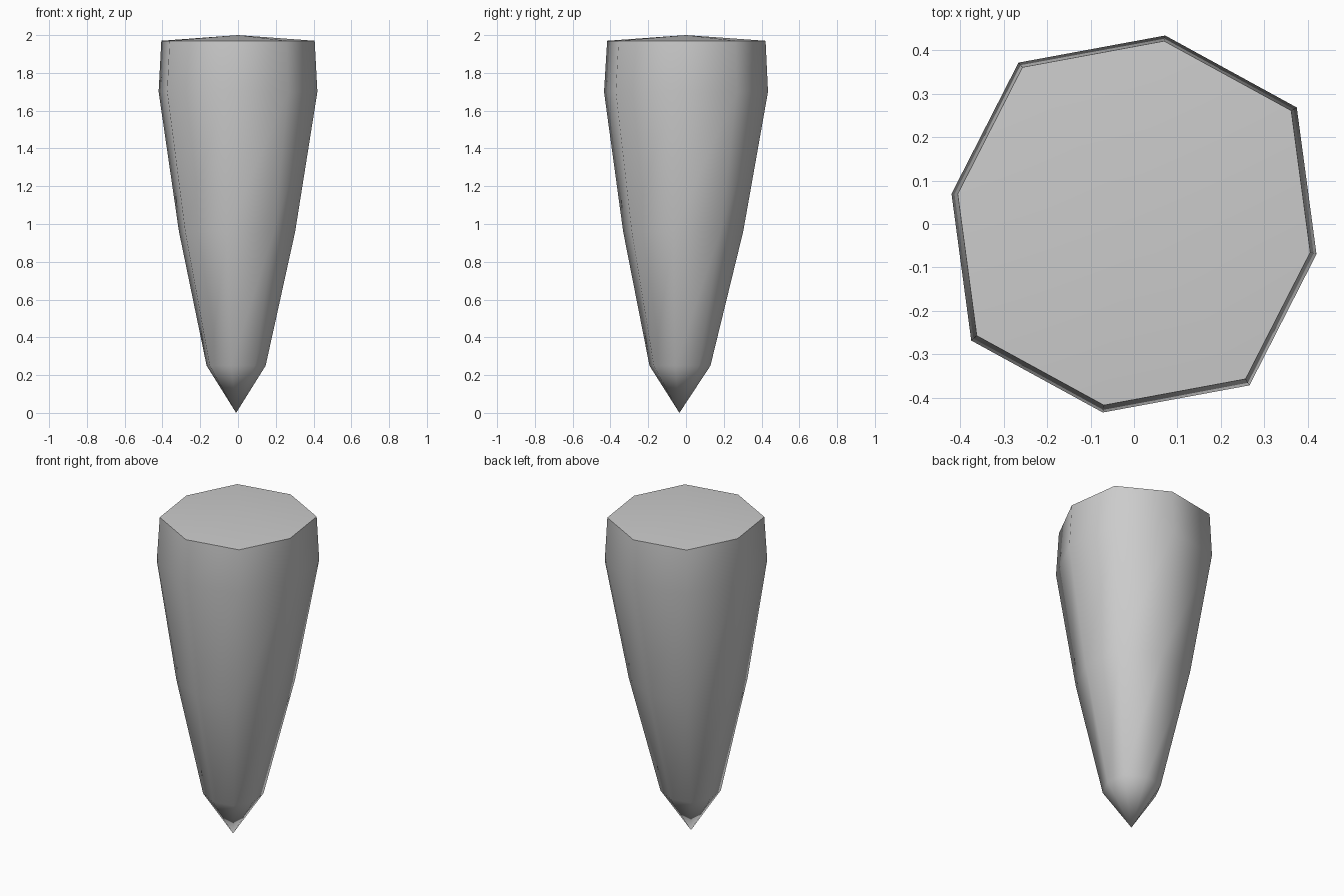
import bpy
import bmesh
from math import radians, cos, sin

cube = bpy.data.objects.get("Cube")
if cube:
    bpy.data.objects.remove(cube, do_unlink=True)

# Plain grey material
grey = bpy.data.materials.new("stone_grey")
grey.use_nodes = True
colour = (0.6, 0.6, 0.6, 1)
grey.diffuse_color = colour
grey.node_tree.nodes["Principled BSDF"].inputs["Base Color"].default_value = colour

# Slightly uneven octagon, repeated on opposite sides
CORNER_RADII = [0.426, 0.461, 0.44, 0.457] * 2
START_ANGLE = -9.4

# Rings from bottom to top: height, scale, centre x, centre y
RINGS = [
    (0.25, 0.372, -0.01, -0.032),
    (0.96, 0.732, -0.005, -0.015),
    (1.70, 1.0, 0.0, 0.0),
    (1.97, 0.966, 0.0, 0.002),
]


def add_ring(bm, z, scale, cx, cy):
    ring = []
    for i, r in enumerate(CORNER_RADII):
        a = radians(START_ANGLE + 45 * i)
        ring.append(bm.verts.new((cx + r * scale * cos(a), cy + r * scale * sin(a), z)))
    return ring


def close_ring(bm, ring, point):
    tip = bm.verts.new(point)
    for i in range(len(ring)):
        bm.faces.new((ring[i - 1], ring[i], tip))


# Tapered spike with a pointed base and a shallow domed cap
bm = bmesh.new()
rings = [add_ring(bm, *r) for r in RINGS]
for low, high in zip(rings, rings[1:]):
    for i in range(len(low)):
        bm.faces.new((low[i - 1], low[i], high[i], high[i - 1]))
close_ring(bm, rings[0], (-0.01, -0.035, 0))
close_ring(bm, rings[-1], (0, 0, 2))
bmesh.ops.recalc_face_normals(bm, faces=bm.faces)

mesh = bpy.data.meshes.new("spike")
bm.to_mesh(mesh)
bm.free()
mesh.materials.append(grey)
spike = bpy.data.objects.new("spike", mesh)
bpy.context.collection.objects.link(spike)

# Smooth sides, crisp cap rim
bpy.ops.object.select_all(action="DESELECT")
spike.select_set(True)
bpy.context.view_layer.objects.active = spike
bpy.ops.object.shade_smooth_by_angle(angle=radians(60))
